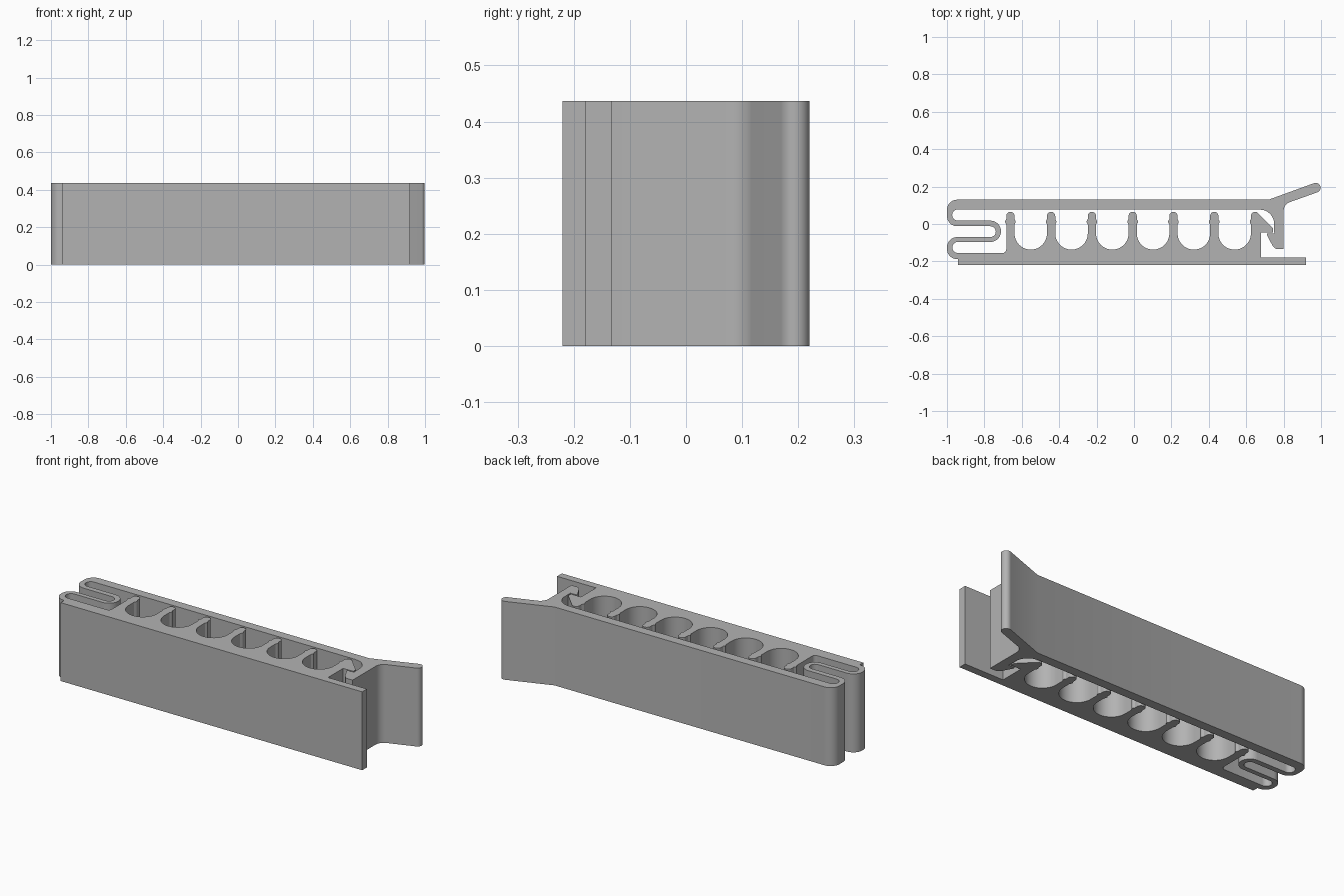
import bpy, bmesh
from math import sin, cos, radians

cube = bpy.data.objects.get("Cube")
if cube:
    bpy.data.objects.remove(cube, do_unlink=True)

HEIGHT = 0.437
PITCH = 0.218          # spacing of the cable posts
POST_R = 0.022         # half width of a post
FIRST = -0.661         # centre of the leftmost post
CUP_R = PITCH / 2 - POST_R
outline = []


def line(*points):
    outline.extend(points)


def arc(cx, cy, r, start, end, steps=14):
    for i in range(steps + 1):
        a = radians(start + (end - start) * i / steps)
        outline.append((cx + r * cos(a), cy + r * sin(a)))


def bump(x, side, down):
    """Small retaining ridge on the side of a post."""
    pts = [(x, 0.026), (x + side * 0.006, 0.016),
           (x + side * 0.006, 0.008), (x, -0.002)]
    line(*(pts if down else reversed(pts)))


# Base plate and the catch on the last post
line((-0.94, -0.22), (0.92, -0.22), (0.92, -0.178), (0.68, -0.178),
     (0.68, -0.045), (0.742, -0.045), (0.742, -0.022))

# Posts with round cups between them, from right to left
for i in range(6, -1, -1):
    x = FIRST + i * PITCH
    if i < 6:
        bump(x + POST_R, 1, False)
    arc(x, 0.043, POST_R, 45 if i == 6 else 0, 180)
    bump(x - POST_R, -1, True)
    if i:
        arc(x - PITCH / 2, -0.05, CUP_R, 0, -180, 24)

# Folded spring hinge, inner side
arc(-0.703, -0.135, 0.02, 0, -90, 6)
arc(-0.942, -0.1255, 0.0295, 270, 90)
arc(-0.768, -0.039, 0.057, -90, 90, 18)
arc(-0.942, 0.048, 0.03, 270, 90)

# Underside of the lid and the latch hook
line((0.67, 0.078))
arc(0.67, -0.002, 0.08, 70, 10, 8)
line((0.75, -0.052), (0.712, -0.052), (0.712, -0.062), (0.742, -0.118))
arc(0.765, -0.113, 0.02, 200, 270, 6)
line((0.80, -0.133), (0.80, 0.07))

# Release tab
arc(0.85, 0.07, 0.05, 180, 111, 8)
arc(0.972, 0.194, 0.026, -69, 111, 12)
line((0.72, 0.13))

# Top of the lid and the outer side of the hinge
arc(-0.945, 0.075, 0.055, 90, 180, 10)
arc(-0.945, 0.043, 0.055, 180, 270, 10)
arc(-0.768, -0.041, 0.029, 90, -90)
arc(-0.945, -0.125, 0.055, 90, 180, 10)
arc(-0.945, -0.133, 0.055, 180, 265, 10)
line((-0.94, -0.188))

# Extrude the outline into a single moulded part
bm = bmesh.new()
face = bm.faces.new([bm.verts.new((x, y, 0)) for x, y in outline])
ext = bmesh.ops.extrude_face_region(bm, geom=[face])
top = [v for v in ext["geom"] if isinstance(v, bmesh.types.BMVert)]
bmesh.ops.translate(bm, vec=(0, 0, HEIGHT), verts=top)
bmesh.ops.remove_doubles(bm, verts=bm.verts, dist=0.0002)
bmesh.ops.recalc_face_normals(bm, faces=bm.faces)
bmesh.ops.triangulate(bm, faces=[f for f in bm.faces if len(f.verts) > 4])
mesh = bpy.data.meshes.new("hinged_cable_clip")
bm.to_mesh(mesh)
bm.free()

clip = bpy.data.objects.new("hinged_cable_clip", mesh)
bpy.context.collection.objects.link(clip)

# Plain grey plastic
grey = bpy.data.materials.new("grey_plastic")
grey.use_nodes = True
colour = (0.45, 0.45, 0.45, 1)
grey.diffuse_color = colour
grey.node_tree.nodes["Principled BSDF"].inputs["Base Color"].default_value = colour
mesh.materials.append(grey)

bpy.ops.object.select_all(action='DESELECT')
clip.select_set(True)
bpy.context.view_layer.objects.active = clip
bpy.ops.object.shade_smooth_by_angle(angle=radians(30))
